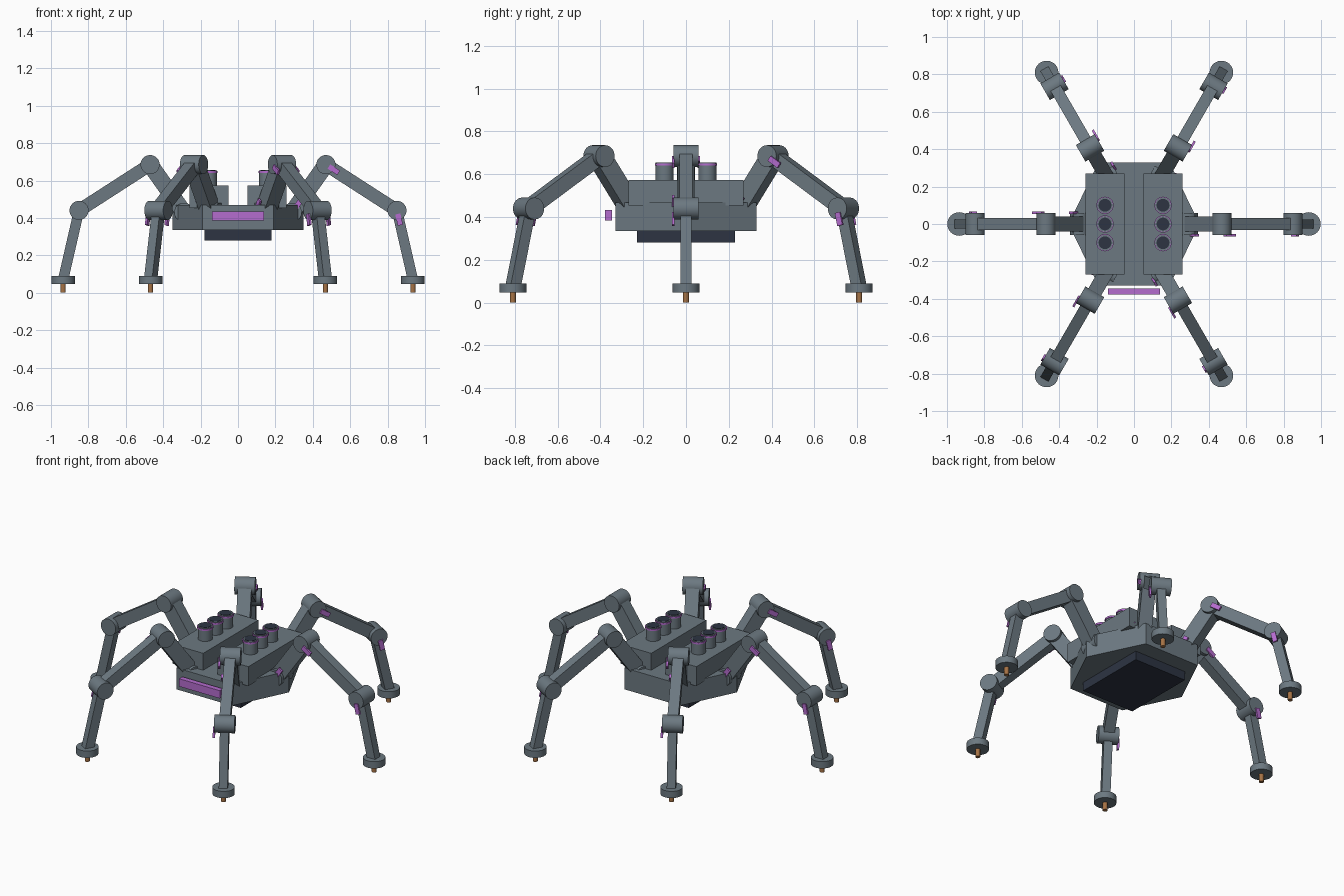
import bpy, bmesh, math
from mathutils import Matrix, Vector

if "Cube" in bpy.data.objects:
    bpy.data.objects.remove(bpy.data.objects["Cube"])


def material(name, rgb):
    m = bpy.data.materials.new(name)
    m.diffuse_color = (*rgb, 1)
    m.use_nodes = True
    m.node_tree.nodes["Principled BSDF"].inputs["Base Color"].default_value = m.diffuse_color
    return m


GREY = material("slate_grey", (0.15, 0.19, 0.22))
DARK = material("dark_navy", (0.026, 0.034, 0.055))
PURPLE = material("violet", (0.46, 0.15, 0.62))
COPPER = material("copper", (0.38, 0.17, 0.06))


def finish(name, bm, mat, matrix, smooth=False):
    bm.transform(matrix)
    bmesh.ops.recalc_face_normals(bm, faces=bm.faces)
    me = bpy.data.meshes.new(name)
    bm.to_mesh(me)
    bm.free()
    me.materials.append(mat)
    ob = bpy.data.objects.new(name, me)
    bpy.context.collection.objects.link(ob)
    if smooth:
        bpy.ops.object.select_all(action='DESELECT')
        ob.select_set(True)
        bpy.context.view_layer.objects.active = ob
        bpy.ops.object.shade_smooth_by_angle(angle=math.radians(35))
    return ob


def box(name, size, mat, matrix):
    bm = bmesh.new()
    bmesh.ops.create_cube(bm, size=1)
    return finish(name, bm, mat, matrix @ Matrix.Diagonal((*size, 1)))


def cylinder(name, r, depth, mat, matrix, sides=32):
    bm = bmesh.new()
    bmesh.ops.create_cone(bm, cap_ends=True, segments=sides, radius1=r, radius2=r, depth=depth)
    return finish(name, bm, mat, matrix, True)


def at(x, y, z):
    return Matrix.Translation((x, y, z))


# Hexagonal hull
bm = bmesh.new()
outline = [(0.35, 0), (0.19, 0.33), (-0.19, 0.33), (-0.35, 0), (-0.19, -0.33), (0.19, -0.33)]
base = bm.faces.new([bm.verts.new((x, y, 0.335)) for x, y in outline])
top = bmesh.ops.extrude_face_region(bm, geom=[base])["geom"]
bmesh.ops.translate(bm, vec=(0, 0, 0.133), verts=[v for v in top if isinstance(v, bmesh.types.BMVert)])
finish("hull", bm, GREY, Matrix())

# Belly plate and front light bar
box("belly_plate", (0.36, 0.46, 0.06), DARK, at(0, 0, 0.31))
box("front_light_bar", (0.28, 0.032, 0.048), PURPLE, at(0, -0.362, 0.409))

# Deck blocks with three launch tubes each
for s in (-1, 1):
    box("deck_block", (0.21, 0.54, 0.12), GREY, at(s * 0.155, 0, 0.513))
    for y in (-0.1, 0, 0.1):
        cylinder("launch_tube", 0.042, 0.08, GREY, at(s * 0.155, y, 0.608))
        cylinder("tube_ring", 0.046, 0.01, PURPLE, at(s * 0.155, y, 0.645))
        cylinder("tube_rim", 0.042, 0.01, GREY, at(s * 0.155, y, 0.649))
        cylinder("tube_mouth", 0.034, 0.008, DARK, at(s * 0.155, y, 0.652))


# Legs: joint points as (radius, height), beams as (width, thickness)
JOINTS = [Vector((0.29, 0.43)), Vector((0.47, 0.685)), Vector((0.85, 0.44)), Vector((0.935, 0.07))]
BEAMS = [("upper_leg", 0.078, 0.088), ("middle_leg", 0.062, 0.07), ("lower_leg", 0.05, 0.055)]

for k in range(6):
    spin = Matrix.Rotation(k * math.pi / 3, 4, 'Z')
    for i, (name, width, thick) in enumerate(BEAMS):
        a, b = JOINTS[i], JOINTS[i + 1]
        d = b - a
        tilt = Matrix.Rotation(-math.atan2(d.y, d.x), 4, 'Y')
        start = spin @ at(a.x, 0, a.y) @ tilt
        box(name, (d.length, width, thick), GREY, start @ at(d.length / 2, 0, 0))
        # Joint drum and its side fitting
        cylinder("leg_joint", 0.051, 0.116, GREY,
                 spin @ at(a.x, 0, a.y) @ Matrix.Rotation(math.pi / 2, 4, 'X'))
        box("joint_fitting", (0.062, 0.012, 0.028), PURPLE, start @ at(0.05, -0.06, 0))
    # Foot pad and spike
    foot = JOINTS[3].x
    cylinder("foot_pad", 0.063, 0.042, GREY, spin @ at(foot, 0, 0.069))
    cylinder("foot_spike", 0.014, 0.055, COPPER, spin @ at(foot, 0, 0.0275), 16)
